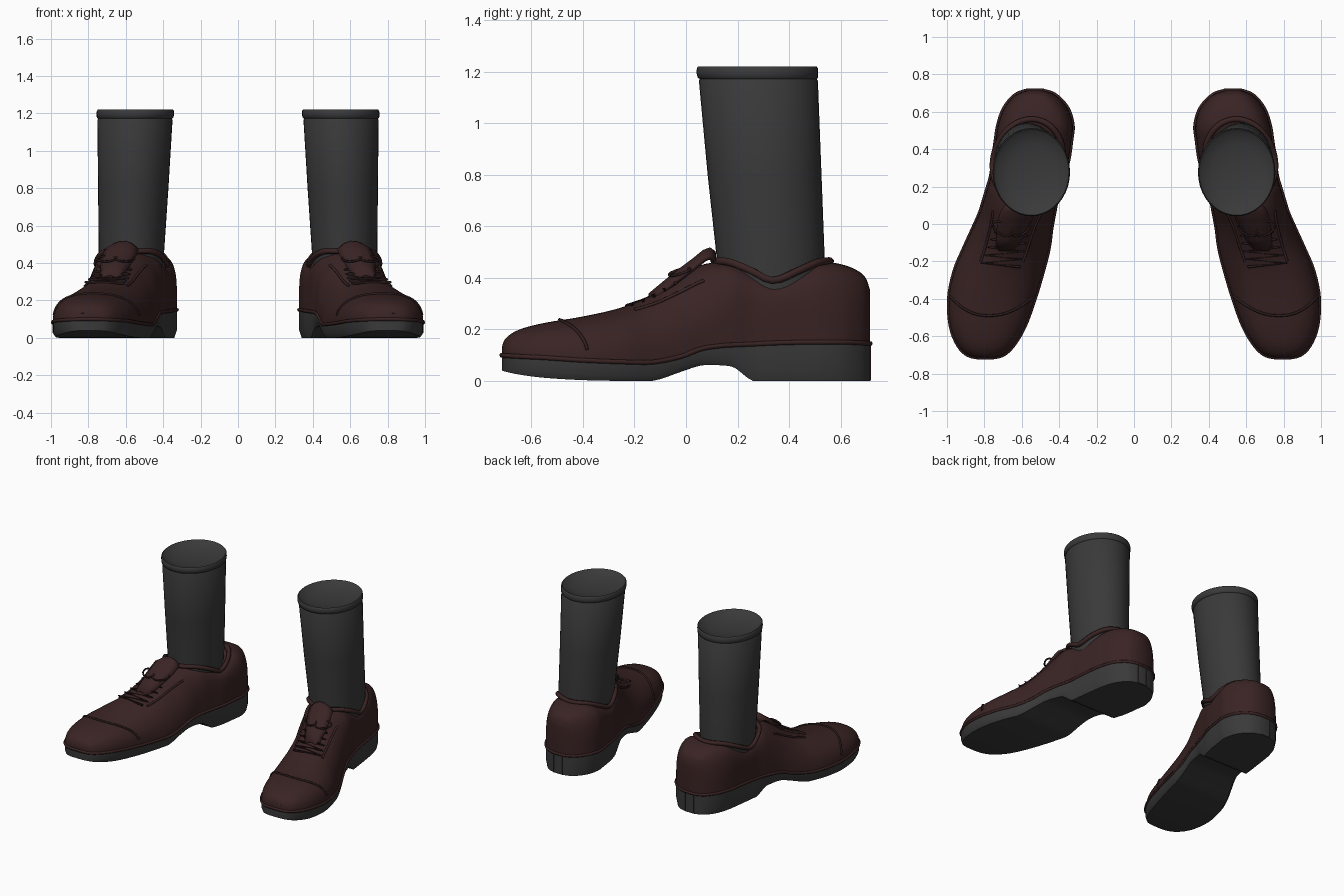
import bpy, bmesh, math
from mathutils import Vector

if "Cube" in bpy.data.objects:
    bpy.data.objects.remove(bpy.data.objects["Cube"])


def material(name, rgb):
    m = bpy.data.materials.new(name)
    m.diffuse_color = (*rgb, 1)
    m.use_nodes = True
    m.node_tree.nodes["Principled BSDF"].inputs["Base Color"].default_value = m.diffuse_color
    return m


BROWN = material("brown leather", (0.042, 0.017, 0.017))
DARK = material("dark lace", (0.026, 0.012, 0.012))
GREY = material("charcoal", (0.042, 0.042, 0.042))

# Shoe stations, toe to heel: y, inner x, outer x, sole bottom, welt z, top z, squareness
ROWS = [
    (-.715, .76, .83, .040, .100, .130, 2.2), (-.70, .70, .89, .036, .098, .165, 2.3),
    (-.65, .645, .94, .025, .095, .198, 2.4), (-.55, .585, .98, .012, .090, .225, 2.4),
    (-.40, .53, .99, .003, .080, .250, 2.3), (-.25, .485, .96, 0, .074, .285, 2.1),
    (-.13, .455, .91, 0, .073, .335, 1.9), (-.02, .44, .86, .035, .095, .405, 1.9),
    (.06, .425, .825, .060, .125, .450, 2.2), (.14, .41, .80, .060, .137, .460, 3),
    (.19, .395, .785, .050, .140, .450, 4), (.26, .375, .765, 0, .143, .420, 5),
    (.34, .35, .755, 0, .147, .385, 6), (.45, .334, .74, 0, .150, .430, 5),
    (.53, .327, .727, 0, .150, .460, 4), (.62, .355, .695, 0, .150, .448, 3.5),
    (.69, .42, .635, 0, .147, .410, 3.5), (.715, .49, .57, 0, .145, .350, 3.5),
]


def station(u):
    """Smoothly interpolated station."""
    i = min(int(u), len(ROWS) - 2)
    f = u - i
    a, b, c, d = (ROWS[max(0, min(len(ROWS) - 1, i + k))] for k in (-1, 0, 1, 2))
    r = [.5 * (2*q + (s - p)*f + (2*p - 5*q + 4*s - t)*f*f + (3*q - p - 3*s + t)*f**3)
         for p, q, s, t in zip(a, b, c, d)]
    r[3] = max(0, r[3])
    return r


STEPS = 4
DENSE = [station(k / STEPS) for k in range((len(ROWS) - 1) * STEPS + 1)]


def at_y(y):
    for a, b in zip(DENSE, DENSE[1:]):
        if y <= b[0]:
            f = max(0, (y - a[0]) / (b[0] - a[0]))
            return [p + (q - p) * f for p, q in zip(a, b)]
    return DENSE[-1]


def arch(r, t, lift=0):
    """Point on the upper; t runs 0 (inner) to pi (outer)."""
    y, xi, xo, _, zw, zt, e = r
    c, s = math.cos(t), max(0, math.sin(t))
    x = (xi + xo) / 2 - (xo - xi) / 2 * math.copysign(abs(c) ** (2 / e), c)
    return Vector((x, y, zw + (zt - zw) * s ** (2 / e) + lift))


def finish(ob, mat, angle=45):
    ob.data.materials.clear()
    ob.data.materials.append(mat)
    bpy.ops.object.select_all(action='DESELECT')
    ob.select_set(True)
    bpy.context.view_layer.objects.active = ob
    bpy.ops.object.shade_smooth_by_angle(angle=math.radians(angle))
    ob.modifiers.new("mirror", 'MIRROR').use_axis[0] = True
    return ob


def loft(name, rings, mat, closed=True, caps=True, angle=45):
    bm = bmesh.new()
    vs = [[bm.verts.new(p) for p in ring] for ring in rings]
    n = len(vs[0])
    for a, b in zip(vs, vs[1:]):
        for j in range(n if closed else n - 1):
            k = (j + 1) % n
            bm.faces.new((a[j], a[k], b[k], b[j]))
    if caps:
        bm.faces.new(vs[0])
        bm.faces.new(vs[-1])
    bmesh.ops.recalc_face_normals(bm, faces=bm.faces)
    me = bpy.data.meshes.new(name)
    bm.to_mesh(me)
    bm.free()
    ob = bpy.data.objects.new(name, me)
    bpy.context.collection.objects.link(ob)
    return finish(ob, mat, angle)


def tube(name, pts, radius, mat, cyclic=False):
    cu = bpy.data.curves.new(name, 'CURVE')
    cu.dimensions = '3D'
    cu.bevel_depth = radius
    cu.bevel_resolution = 1
    cu.use_fill_caps = True
    sp = cu.splines.new('POLY')
    sp.points.add(len(pts) - 1)
    for p, q in zip(sp.points, pts):
        p.co = (*q, 1)
    sp.use_cyclic_u = cyclic
    ob = bpy.data.objects.new(name, cu)
    bpy.context.collection.objects.link(ob)
    bpy.ops.object.select_all(action='DESELECT')
    ob.select_set(True)
    bpy.context.view_layer.objects.active = ob
    bpy.ops.object.convert(target='MESH')
    return finish(bpy.context.view_layer.objects.active, mat, 80)


# Leather upper
ARC = 28
loft("upper", [[arch(r, math.pi * j / ARC) for j in range(ARC + 1)] for r in DENSE], BROWN)

# Sole with heel block
SOLE = [(-1, 1), (-1, .3), (-.93, 0), (-.4, 0), (.4, 0), (.93, 0), (1, .3), (1, 1)]
loft("sole", [[((r[1] + r[2]) / 2 + f * (r[2] - r[1]) / 2, r[0], r[3] + h * (r[4] - r[3]))
               for f, h in SOLE] for r in DENSE], GREY)

# Welt bead around the sole edge
edge = [(r[1], r[0], r[4]) for r in DENSE] + [(r[2], r[0], r[4]) for r in reversed(DENSE)]
tube("welt", edge, .01, BROWN, True)

# Strip at the back of the heel
loft("heel_strip", [[(x, .713, z), (x, .719, z)] for x, z in
                    ((.495, .002), (.565, .002), (.565, .145), (.495, .145), (.495, .002))],
     BROWN, closed=False, caps=False)

# Toe cap seam
seam = []
for k in range(25):
    t = math.pi * (.06 + .88 * k / 24)
    seam.append(arch(at_y(-.49 + .11 * math.cos(t) ** 2), t, .002))
tube("toe_cap_seam", seam, .007, DARK)

# Small stud on the toe
p = arch(at_y(-.69), math.pi * .5)
tube("toe_stud", [(.83, -.704, .125), (.83, -.690, .145)], .014, GREY)

# Rolled collar around the ankle opening
collar = []
for k in range(48):
    a = 2 * math.pi * k / 48
    y = .335 + .225 * math.sin(a)
    collar.append((.567 - .02 * math.sin(a) + .188 * math.cos(a), y, at_y(y)[5] + .004))
tube("collar", collar, .016, BROWN, True)

# Tongue: y, z, half width
tongue = []
for y, z, w in ((-.14, .335, .05), (-.08, .385, .065), (-.03, .425, .078), (.03, .47, .088),
                (.07, .503, .088), (.092, .512, .075), (.11, .498, .055)):
    cx = (at_y(y)[1] + at_y(y)[2]) / 2
    tongue.append([(cx + f * w, y, z - .035 * f * f) for f in (-1, -.6, -.2, .2, .6, 1)])
ob = loft("tongue", tongue, BROWN, closed=False, caps=False, angle=60)
so = ob.modifiers.new("thickness", 'SOLIDIFY')
so.thickness = .016
so.offset = 0

# Lacing flap edges
for name, s in (("inner", -1), ("outer", 1)):
    tube(name + "_flap_edge", [arch(at_y(-.2 + .03 * k), math.pi / 2 + s * (.5 + .02 * k), .002)
                               for k in range(10)], .007, BROWN)

# Zigzag laces
tube("laces", [arch(at_y(-.23 + .021 * k), math.pi / 2 + (.46 if k % 2 else -.46), .022)
               for k in range(10)], .007, DARK)

# Bow loops
for name, s in (("inner", -1), ("outer", 1)):
    loop = []
    for k in range(14):
        a = 2 * math.pi * k / 14
        y = -.045 + .035 * math.sin(a) + .02 * (1 - math.cos(a))
        x = .655 + s * .05 * (1 - math.cos(a))
        loop.append((x, y, .425 + .4 * (y + .045) - .2 * abs(x - .655)))
    tube(name + "_bow", loop, .006, DARK, True)

# Sock with cuff and dished top: z, centre x, centre y, radius x, radius y
SOCK = [(.34, .57, .33, .165, .20), (.46, .57, .33, .175, .209), (.80, .56, .305, .188, .221),
        (1.165, .551, .281, .201, .231), (1.172, .551, .280, .197, .227),
        (1.178, .550, .279, .205, .234), (1.195, .549, .277, .207, .236),
        (1.214, .549, .277, .206, .235), (1.22, .549, .277, .201, .230),
        (1.205, .549, .277, .185, .212), (1.185, .549, .277, .13, .15),
        (1.175, .549, .277, .06, .07), (1.173, .549, .277, .01, .01)]
loft("sock", [[(cx + rx * math.cos(math.tau * j / 40), cy + ry * math.sin(math.tau * j / 40), z)
               for j in range(40)] for z, cx, cy, rx, ry in SOCK], GREY, angle=60)
